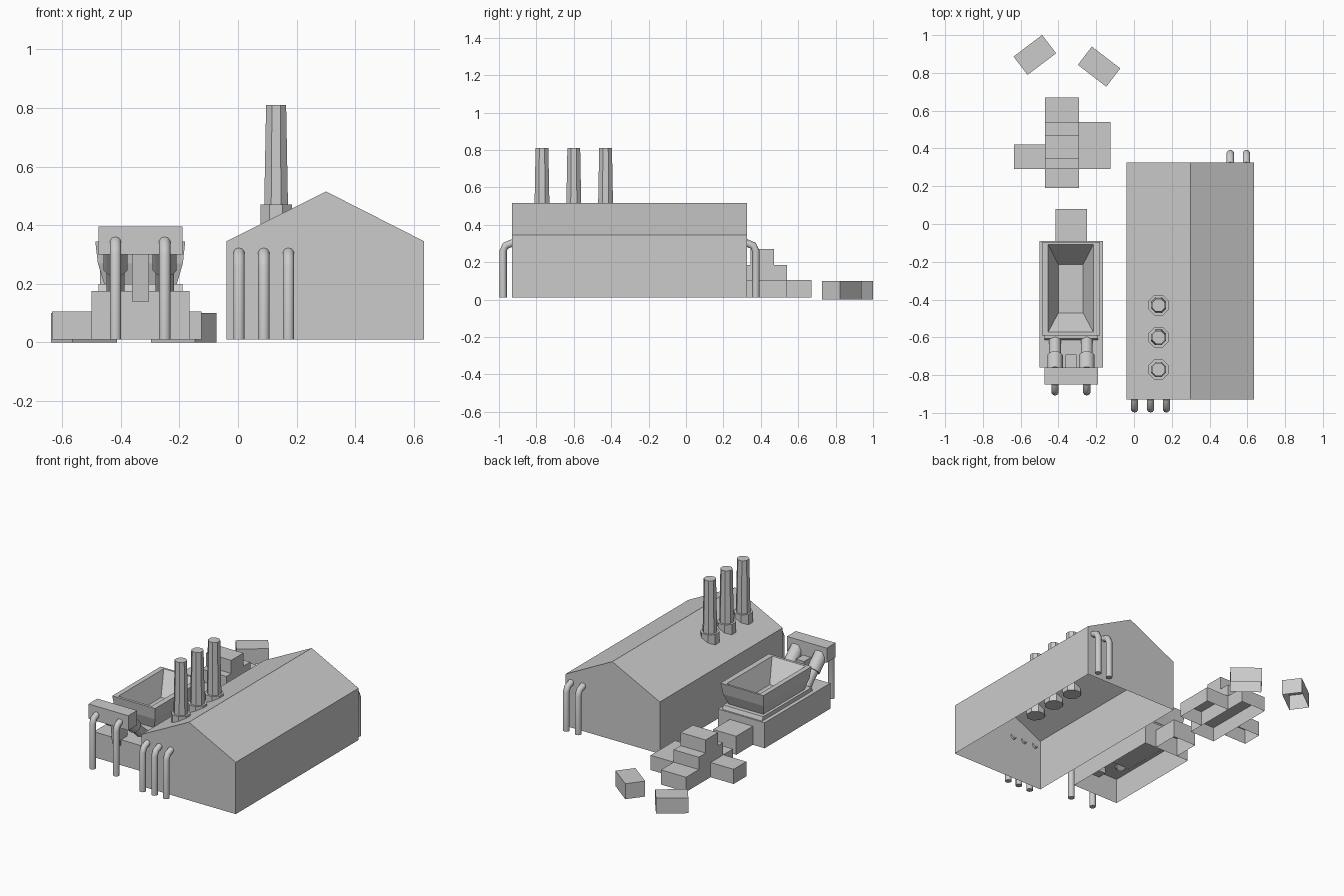
import bpy, bmesh, math
from mathutils import Vector, Matrix

if "Cube" in bpy.data.objects:
    bpy.data.objects.remove(bpy.data.objects["Cube"])


def make(name, bm, smooth=False):
    bmesh.ops.recalc_face_normals(bm, faces=bm.faces)
    me = bpy.data.meshes.new(name)
    bm.to_mesh(me)
    bm.free()
    ob = bpy.data.objects.new(name, me)
    bpy.context.collection.objects.link(ob)
    if smooth:
        bpy.ops.object.select_all(action='DESELECT')
        ob.select_set(True)
        bpy.context.view_layer.objects.active = ob
        bpy.ops.object.shade_smooth_by_angle(angle=math.radians(50))
    return ob


def loft(name, rings, cap_start=True, cap_end=True, smooth=False):
    """Skin a sequence of equally sized vertex rings."""
    bm = bmesh.new()
    rows = [[bm.verts.new(p) for p in r] for r in rings]
    n = len(rows[0])
    for a, b in zip(rows, rows[1:]):
        for i in range(n):
            j = (i + 1) % n
            bm.faces.new((a[i], a[j], b[j], b[i]))
    if cap_start:
        bm.faces.new(rows[0][::-1])
    if cap_end:
        bm.faces.new(rows[-1])
    return make(name, bm, smooth)


def rect(x0, x1, y0, y1, z):
    return [(x0, y0, z), (x1, y0, z), (x1, y1, z), (x0, y1, z)]


def box(name, x0, x1, y0, y1, z0, z1, bottom=False):
    return loft(name, [rect(x0, x1, y0, y1, z0), rect(x0, x1, y0, y1, z1)], bottom)


def circle(c, axis, r, n):
    q = Vector((0, 0, 1)).rotation_difference(Vector(axis))
    return [Vector(c) + q @ Vector((r * math.cos((i + .5) * math.tau / n),
                                    r * math.sin((i + .5) * math.tau / n), 0))
            for i in range(n)]


def pipe(name, pts, r, n=10):
    """Round pipe along a path in the YZ plane."""
    pts = [Vector(p) for p in pts]
    rings = []
    for i, p in enumerate(pts):
        a, b = pts[max(i - 1, 0)], pts[min(i + 1, len(pts) - 1)]
        rings.append(circle(p, (b - a).normalized(), r, n))
    return loft(name, rings, smooth=True)


# Main hall: gabled shell, open underneath
bm = bmesh.new()
profile = [(-.04, .01), (-.04, .345), (.30, .515), (.635, .345), (.635, .01)]
front, back = [[bm.verts.new((x, y, z)) for x, z in profile] for y in (-.93, .325)]
bm.faces.new(front)
bm.faces.new(back[::-1])
for i in range(4):
    bm.faces.new((front[i], front[i + 1], back[i + 1], back[i]))
make("hall", bm)

# Chimneys on the left roof slope
up = (0, 0, 1)
for k in range(3):
    y = -.77 + .17 * k
    loft(f"chimney_base_{k}", [circle((.13, y, z), up, .058, 8) for z in (.39, .47)])
    loft(f"chimney_stack_{k}", [circle((.13, y, .46), up, .044, 8),
                                circle((.13, y, .81), up, .037, 8)])

# Wall pipes, front and back
for k, (x, wall, s) in enumerate([(.003, -.93, -1), (.088, -.93, -1), (.172, -.93, -1),
                                  (.51, .325, 1), (.595, .325, 1)]):
    pipe(f"wall_pipe_{k}", [(x, wall + s * .048, .01), (x, wall + s * .048, .26),
                            (x, wall + s * .035, .288), (x, wall - s * .005, .304)], .02)

# Processing platform and outlet
box("platform", -.50, -.165, -.76, -.09, .01, .175)
box("outlet", -.415, -.25, -.09, .08, .01, .13)
loft("hopper_plate", [rect(-.475, -.19, -.615, -.10, .174),
                      rect(-.475, -.19, -.605, -.11, .20)], cap_start=False)

# Hopper: tapered outside, rim, sloped inside down to the floor
loft("hopper", [rect(-.455, -.21, -.555, -.14, .195),
                rect(-.478, -.188, -.58, -.11, .27),
                rect(-.487, -.18, -.59, -.095, .345),
                rect(-.455, -.215, -.573, -.108, .345),
                rect(-.40, -.27, -.47, -.215, .215)])

# Feed gantry with supporting bracket
box("feed_gantry", -.475, -.19, -.85, -.76, .30, .395, True)
loft("feed_bracket", [rect(-.362, -.304, -.77, -.70, .14),
                      rect(-.362, -.304, -.79, -.69, .305)])

# Feed pipes and slanted nozzles
axis = Vector((0, .72, -.69)).normalized()
for k, x in enumerate((-.418, -.25)):
    pipe(f"feed_pipe_{k}", [(x, -.888, .01), (x, -.888, .30),
                            (x, -.876, .328), (x, -.845, .342)], .02)
    top = Vector((x, -.785, .335))
    mid, end = top + axis * .115, top + axis * .235
    loft(f"nozzle_body_{k}", [circle(top, axis, .043, 10), circle(mid, axis, .043, 10)],
         smooth=True)
    loft(f"nozzle_tip_{k}", [circle(mid - axis * .01, axis, .033, 10),
                             circle(end, axis, .033, 10)], smooth=True)

# Stack of finished blocks
for k, b in enumerate([(-.47, -.29, .19, .67, .01, .105),
                       (-.47, -.29, .295, .54, .105, .185),
                       (-.47, -.29, .345, .47, .185, .27),
                       (-.29, -.125, .29, .54, .01, .105),
                       (-.635, -.47, .29, .42, .01, .105)]):
    box(f"stacked_block_{k}", *b)

# Loose blocks
for k, (x, y, a) in enumerate([(-.525, .895, 37), (-.185, .833, -37.5)]):
    ob = box(f"loose_block_{k}", -.095, .095, -.061, .061, 0, .10)
    ob.data.transform(Matrix.Translation((x, y, 0)) @ Matrix.Rotation(math.radians(a), 4, 'Z'))
